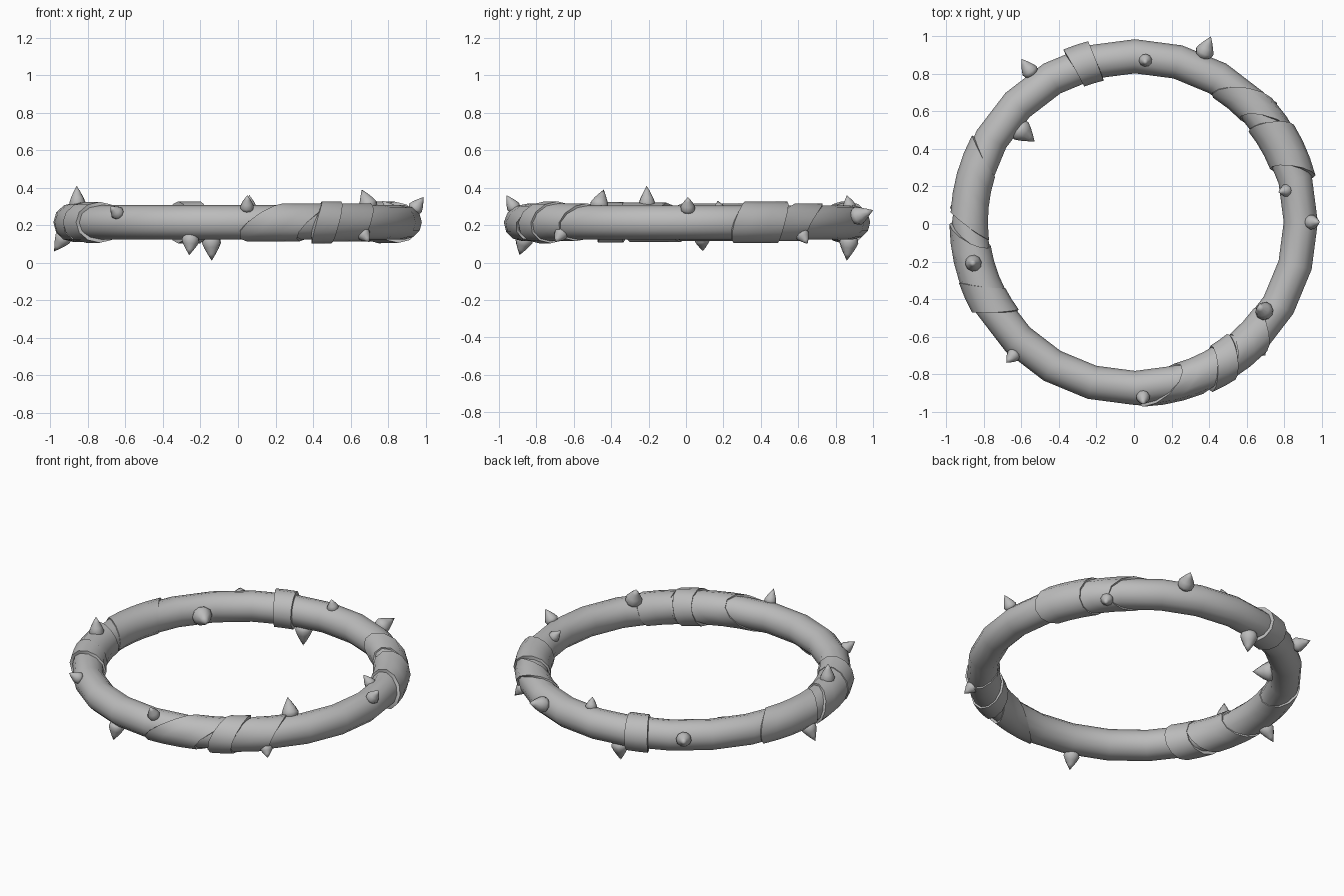
import bpy, bmesh, math
from mathutils import Vector

default = bpy.data.objects.get("Cube")
if default:
    bpy.data.objects.remove(default, do_unlink=True)

CENTRE = Vector((0.005, 0.01, 0.215))
MAJOR, MINOR = 0.884, 0.091

grey = bpy.data.materials.new("plain_grey")
grey.use_nodes = True
grey.diffuse_color = (0.5, 0.5, 0.5, 1)
bsdf = grey.node_tree.nodes["Principled BSDF"]
bsdf.inputs["Base Color"].default_value = (0.5, 0.5, 0.5, 1)
bsdf.inputs["Roughness"].default_value = 0.8


def ring_point(az, v, radius):
    """Point around the ring: az along it, v around its tube, in degrees."""
    a, t = math.radians(az), math.radians(v)
    r = MAJOR + radius * math.cos(t)
    return CENTRE + Vector((r * math.cos(a), r * math.sin(a), radius * math.sin(t)))


def build(name, rows, close_rows=False, angle=40):
    """Skin closed loops of points into a smooth mesh object."""
    bm = bmesh.new()
    loops = [[bm.verts.new(p) for p in row] for row in rows]
    pairs = list(zip(loops, loops[1:]))
    if close_rows:
        pairs.append((loops[-1], loops[0]))
    for a, b in pairs:
        for i in range(len(a)):
            j = (i + 1) % len(a)
            bm.faces.new((a[i], a[j], b[j], b[i]))
    bmesh.ops.remove_doubles(bm, verts=bm.verts, dist=0.00001)
    bmesh.ops.recalc_face_normals(bm, faces=bm.faces)
    mesh = bpy.data.meshes.new(name)
    bm.to_mesh(mesh)
    bm.free()
    mesh.materials.append(grey)
    obj = bpy.data.objects.new(name, mesh)
    bpy.context.collection.objects.link(obj)
    bpy.ops.object.select_all(action='DESELECT')
    obj.select_set(True)
    bpy.context.view_layer.objects.active = obj
    bpy.ops.object.shade_smooth_by_angle(angle=math.radians(angle))
    return obj


def wrap(name, start, end, tilt, phase, radius):
    """Cloth sleeve around the tube whose edges lean by tilt degrees."""
    steps = max(2, round((end - start) / 6))
    rows = []
    for s in range(steps + 1):
        az = start + (end - start) * s / steps
        rows.append([ring_point(az + tilt * math.cos(math.radians(v - phase)), v, radius)
                     for v in range(0, 360, 30)])
    # turn both rims down into the tube
    rims = [[ring_point(az + tilt * math.cos(math.radians(v - phase)), v, MINOR - 0.006)
             for v in range(0, 360, 30)] for az in (start, end)]
    build(name, [rims[0]] + rows + [rims[1]])


def spike(name, tip, width):
    """Bullet-shaped thorn growing from the tube towards its tip."""
    tip = Vector(tip)
    az = math.degrees(math.atan2(tip.y - CENTRE.y, tip.x - CENTRE.x))
    core = ring_point(az, 0, 0)
    axis = (tip - core).normalized()
    base = core + axis * (MINOR - 0.02)
    length = (tip - base).length
    side = axis.orthogonal().normalized()
    other = axis.cross(side)
    rows = []
    for h, r in [(0, 0.6), (0.13, 0.9), (0.28, 1), (0.5, 0.76), (0.75, 0.4), (1, 0)]:
        rows.append([base + axis * h * length
                     + (side * math.cos(t) + other * math.sin(t)) * r * width
                     for t in (k * math.tau / 10 for k in range(10))])
    build(name, rows, angle=60)


# Main ring
build("ring", [[ring_point(az, v, MINOR) for v in range(0, 360, 30)]
               for az in range(0, 360, 15)], close_rows=True, angle=60)

# Cloth wraps: start, end, tilt, phase, radius
wraps = {
    "back_band": (103.5, 111.5, 1, 0, 0.112),
    "back_left_wrap_upper": (36, 50, 9, 150, 0.101),
    "back_left_wrap_lower": (18, 35, 4, 150, 0.11),
    "right_wrap_upper": (157, 182, 5, 180, 0.1),
    "right_wrap_middle": (185, 203, 5, 150, 0.105),
    "right_band": (203, 213, 4, 180, 0.109),
    "front_wrap": (279, 298, 9, 135, 0.101),
    "front_band": (298, 306, 4, 150, 0.112),
    "front_left_wrap": (306, 320, 5, 150, 0.101),
}
for name, args in wraps.items():
    wrap(name, *args)

# Thorns: tip position and half width
spikes = [
    ((0.41, 1.0, 0.28), 0.05), ((-0.60, 0.88, 0.25), 0.045),
    ((-0.53, 0.44, 0.21), 0.06), ((0.06, 0.86, 0.36), 0.035),
    ((0.77, 0.17, 0.33), 0.034), ((0.99, 0.01, 0.35), 0.04),
    ((0.66, -0.44, 0.39), 0.05), ((0.05, -0.96, 0.36), 0.037),
    ((-0.68, -0.74, 0.30), 0.037), ((-0.86, -0.21, 0.41), 0.044),
    ((-0.98, 0.09, 0.06), 0.045), ((-0.26, -0.89, 0.04), 0.048),
    ((-0.14, 0.86, 0.01), 0.052), ((0.76, 0.65, 0.10), 0.038),
    ((0.70, -0.70, 0.11), 0.037),
]
for i, (tip, width) in enumerate(spikes):
    spike("spike_%d" % (i + 1), tip, width)
